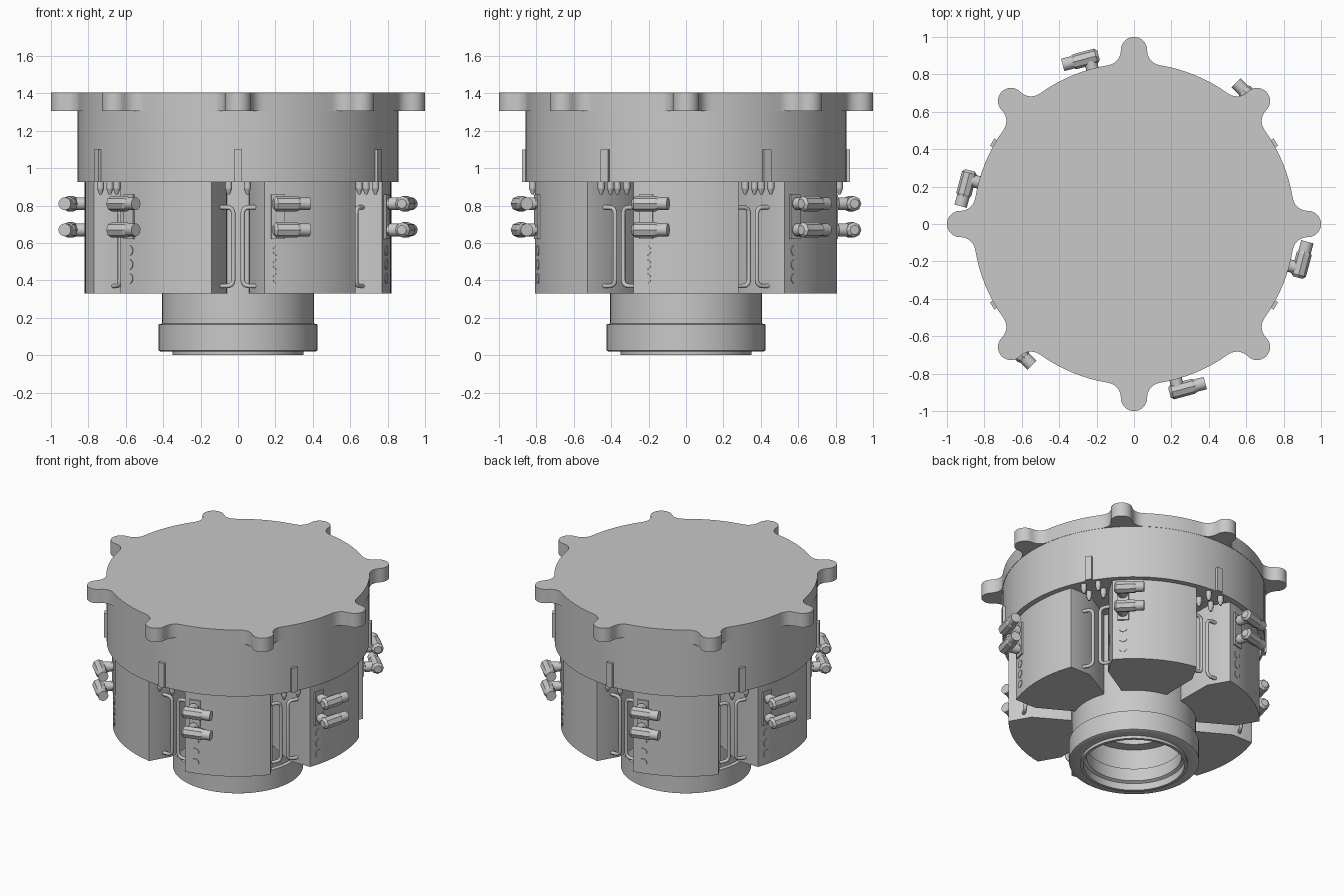
import bpy, bmesh
from math import sin, cos, pi, radians, acos, atan2, sqrt
from mathutils import Matrix, Vector

cube = bpy.data.objects.get("Cube")
if cube:
    bpy.data.objects.remove(cube, do_unlink=True)

metal = bpy.data.materials.new("light grey metal")
metal.use_nodes = True
GREY = (0.58, 0.58, 0.58, 1)
metal.diffuse_color = GREY
metal.node_tree.nodes["Principled BSDF"].inputs["Base Color"].default_value = GREY


def finish(obj, angle=35):
    """Colour, smooth and return a mesh object."""
    obj.data.materials.clear()
    obj.data.materials.append(metal)
    bpy.ops.object.select_all(action='DESELECT')
    obj.select_set(True)
    bpy.context.view_layer.objects.active = obj
    bpy.ops.object.shade_smooth_by_angle(angle=radians(angle))
    return obj


def from_bmesh(name, bm, angle=35):
    bmesh.ops.recalc_face_normals(bm, faces=bm.faces)
    mesh = bpy.data.meshes.new(name)
    bm.to_mesh(mesh)
    bm.free()
    obj = bpy.data.objects.new(name, mesh)
    bpy.context.collection.objects.link(obj)
    return finish(obj, angle)


def prism(name, outline, z0, z1):
    bm = bmesh.new()
    face = bm.faces.new([bm.verts.new((x, y, z0)) for x, y in outline])
    top = bmesh.ops.extrude_face_region(bm, geom=[face])["geom"]
    verts = [v for v in top if isinstance(v, bmesh.types.BMVert)]
    bmesh.ops.translate(bm, verts=verts, vec=(0, 0, z1 - z0))
    return from_bmesh(name, bm)


def lathe(name, profile, steps=96):
    bm = bmesh.new()
    verts = [bm.verts.new((r, 0, z)) for r, z in profile]
    edges = [bm.edges.new(pair) for pair in zip(verts, verts[1:])]
    bmesh.ops.spin(bm, geom=verts + edges, cent=(0, 0, 0), axis=(0, 0, 1),
                   angle=2 * pi, steps=steps)
    bmesh.ops.remove_doubles(bm, verts=bm.verts, dist=1e-5)
    return from_bmesh(name, bm)


def add_rod(bm, a, b, r1, r2=None, sides=20):
    """Cylinder or cone from a to b."""
    a, b = Vector(a), Vector(b)
    turn = (b - a).to_track_quat('Z', 'Y').to_matrix().to_4x4()
    bmesh.ops.create_cone(bm, cap_ends=True, segments=sides, radius1=r1,
                          radius2=r1 if r2 is None else r2, depth=(b - a).length,
                          matrix=Matrix.Translation((a + b) / 2) @ turn)


def add_box(bm, centre, size):
    bmesh.ops.create_cube(bm, size=1, matrix=Matrix.Translation(centre)
                          @ Matrix.Diagonal((*size, 1)))


def tube(name, path, radius, bend):
    """Round pipe through the path with rounded corners."""
    pts = [Vector(p) for p in path]
    line = [pts[0]]
    for p, q, r in zip(pts, pts[1:], pts[2:]):
        a, b = q + (p - q).normalized() * bend, q + (r - q).normalized() * bend
        line += [a.lerp(q, t).lerp(q.lerp(b, t), t) for t in (0, .25, .5, .75, 1)]
    line.append(pts[-1])
    curve = bpy.data.curves.new(name, 'CURVE')
    curve.dimensions = '3D'
    curve.bevel_depth, curve.bevel_resolution, curve.use_fill_caps = radius, 2, True
    spline = curve.splines.new('POLY')
    spline.points.add(len(line) - 1)
    for point, co in zip(spline.points, line):
        point.co = (*co, 1)
    obj = bpy.data.objects.new(name, curve)
    bpy.context.collection.objects.link(obj)
    bpy.ops.object.select_all(action='DESELECT')
    obj.select_set(True)
    bpy.context.view_layer.objects.active = obj
    bpy.ops.object.convert(target='MESH')
    return finish(bpy.context.view_layer.objects.active, 60)


def around(obj, offset):
    """Repeat a part six times about the vertical axis."""
    for k in range(6):
        part = obj if k == 0 else obj.copy()
        if k:
            bpy.context.collection.objects.link(part)
        part.rotation_euler.z = radians(offset + 60 * k)


# Top flange: round plate with eight filleted lobes
BASE, TIP, TIP_R, FILLET = 0.86, 0.93, 0.07, 0.08
fillet_at = acos((TIP**2 + (BASE + FILLET)**2 - (TIP_R + FILLET)**2)
                 / (2 * TIP * (BASE + FILLET)))
fc = Vector((cos(fillet_at), sin(fillet_at))) * (BASE + FILLET)
to_tip = atan2(-fc.y, TIP - fc.x) % (2 * pi)
to_base = fillet_at + pi
tip_end = to_tip - pi
half = [(TIP + TIP_R * cos(tip_end * i / 8), TIP_R * sin(tip_end * i / 8)) for i in range(9)]
half += [(fc.x + FILLET * cos(a), fc.y + FILLET * sin(a))
         for a in (to_tip + (to_base - to_tip) * i / 6 for i in range(1, 7))]
half += [(BASE * cos(a), BASE * sin(a))
         for a in (fillet_at + (pi / 8 - fillet_at) * i / 4 for i in range(1, 4))]
lobe = [(x, -y) for x, y in reversed(half[1:])] + half
lobe.append((BASE * cos(pi / 8), BASE * sin(pi / 8)))
outline = []
for k in range(8):
    c, s = cos(k * pi / 4), sin(k * pi / 4)
    outline += [(x * c - y * s, x * s + y * c) for x, y in lobe]
prism("top_flange", outline, 1.305, 1.405)

# Drum under the flange
lathe("upper_drum", [(0, .925), (.858, .925), (.858, 1.35), (0, 1.35)])

# Central barrel with collar, lip and stepped bore
lathe("central_barrel", [
    (0, .93), (.405, .93), (.405, .17), (.425, .165), (.425, .025), (.415, .02),
    (.35, .02), (.35, 0), (.33, 0), (.33, .05), (.31, .06), (.31, .15),
    (.325, .15), (.325, .3), (.25, .3), (.25, .36), (0, .36)])

# Six housings with curved outer face and tapered inner end
FACE, WIDTH = 0.82, 0.28
housing = [(.38, -.15), (.61, -WIDTH)]
for i in range(13):
    y = -WIDTH + 2 * WIDTH * i / 12
    housing.append((sqrt(FACE**2 - y * y), y))
housing += [(.61, WIDTH), (.38, .15)]
around(prism("housing", housing, .33, .93), 0)

# Pairs of angled connectors on a backing plate
bm = bmesh.new()
add_box(bm, (FACE, 0, .74), (.02, .075, .24))
for z in (.81, .67):
    add_rod(bm, (.8, 0, z), (.86, 0, z), .027)
    add_rod(bm, (.84, 0, z), (.92, 0, z), .034)
    add_rod(bm, (.92, -.035, z), (.92, .08, z), .041, sides=8)
    add_rod(bm, (.92, -.05, z), (.92, -.035, z), .026, .041, sides=8)
    add_rod(bm, (.92, .08, z), (.92, .095, z), .041, .034, sides=8)
    add_rod(bm, (.92, .09, z), (.92, .148, z), .034)
around(from_bmesh("connector_pair", bm, 30), -15)

# Three round ports below each connector pair
bm = bmesh.new()
for z in (.56, .485, .41):
    add_rod(bm, (FACE - .01, 0, z), (FACE + .004, 0, z), .027)
around(from_bmesh("round_ports", bm), -15)

# Vertical pipes in the gaps, bent into the housing sides
for side, name in ((1, "left_pipe"), (-1, "right_pipe")):
    path = [(.715, side * y, z) for y, z in ((.11, .79), (.025, .79), (.025, .37), (.11, .37))]
    around(tube(name, path, .012, .035), 30)

# Tabs on the drum and pointed pegs hanging beneath it
bm = bmesh.new()
add_box(bm, (.858, 0, 1.0125), (.035, .045, .175))
for y in (-.05, .05):
    for r in (.82, .72):
        add_rod(bm, (r, y, .89), (r, y, .94), .019, sides=12)
        add_rod(bm, (r, y, .86), (r, y, .89), .007, .019, sides=12)
around(from_bmesh("tab_and_pegs", bm), 30)
